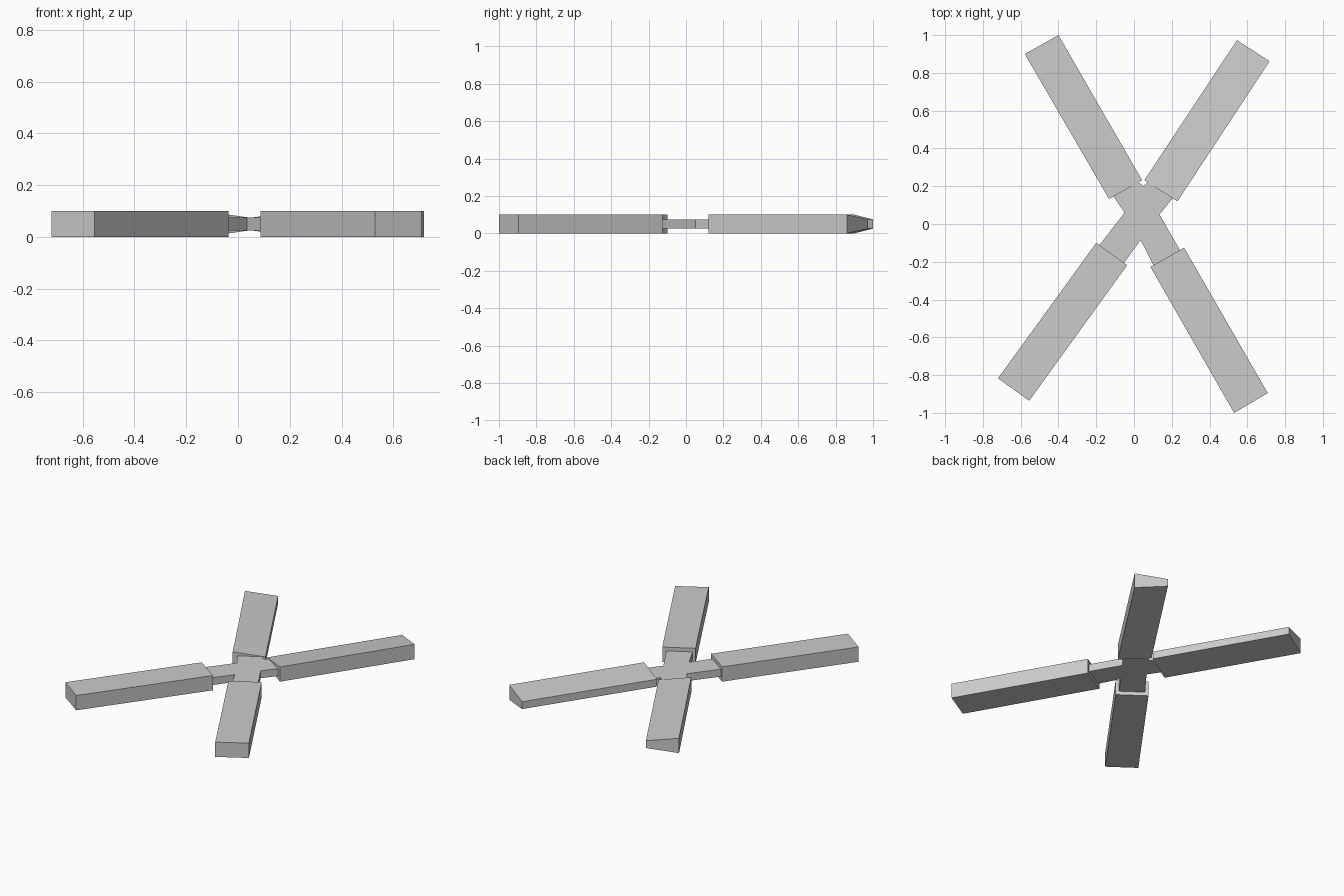
import bpy, bmesh

if "Cube" in bpy.data.objects:
    bpy.data.objects.remove(bpy.data.objects["Cube"])


def prism(name, outline, heights):
    """Solid over a plan outline; heights gives (bottom, top) per corner."""
    bm = bmesh.new()
    low = [bm.verts.new((x, y, h[0])) for (x, y), h in zip(outline, heights)]
    top = [bm.verts.new((x, y, h[1])) for (x, y), h in zip(outline, heights)]
    n = len(outline)
    bm.faces.new(low[::-1])
    bm.faces.new(top)
    for i in range(n):
        j = (i + 1) % n
        bm.faces.new((low[i], low[j], top[j], top[i]))
    bmesh.ops.recalc_face_normals(bm, faces=bm.faces)
    mesh = bpy.data.meshes.new(name)
    bm.to_mesh(mesh)
    bm.free()
    obj = bpy.data.objects.new(name, mesh)
    bpy.context.collection.objects.link(obj)


THICK, THIN = (0.0, 0.1), (0.025, 0.075)

# Blades: first two corners on one long edge, last two on the other;
# rear blades taper towards the inner edge
blades = {
    "blade_rear_left": ([(-0.132, 0.132), (-0.578, 0.9), (-0.4, 1.0), (0.043, 0.232)], THIN),
    "blade_rear_right": ([(0.23, 0.12), (0.718, 0.862), (0.545, 0.973), (0.055, 0.232)], THIN),
    "blade_front_left": ([(-0.2, -0.1), (-0.72, -0.817), (-0.555, -0.936), (-0.036, -0.218)], THICK),
    "blade_front_right": ([(0.265, -0.125), (0.708, -0.895), (0.53, -1.0), (0.087, -0.227)], THICK),
}
for name, (outline, edge) in blades.items():
    prism(name, outline, [THICK, THICK, edge, edge])

# Thin cross-shaped hub joining the blades
hub = [(-0.05, 0.06), (-0.183, -0.112), (-0.053, -0.206), (0.035, -0.085),
       (0.103, -0.218), (0.243, -0.138), (0.135, 0.05), (0.205, 0.137),
       (0.073, 0.221), (0.05, 0.2), (0.025, 0.222), (-0.108, 0.146)]
prism("hub", hub, [THIN] * len(hub))
